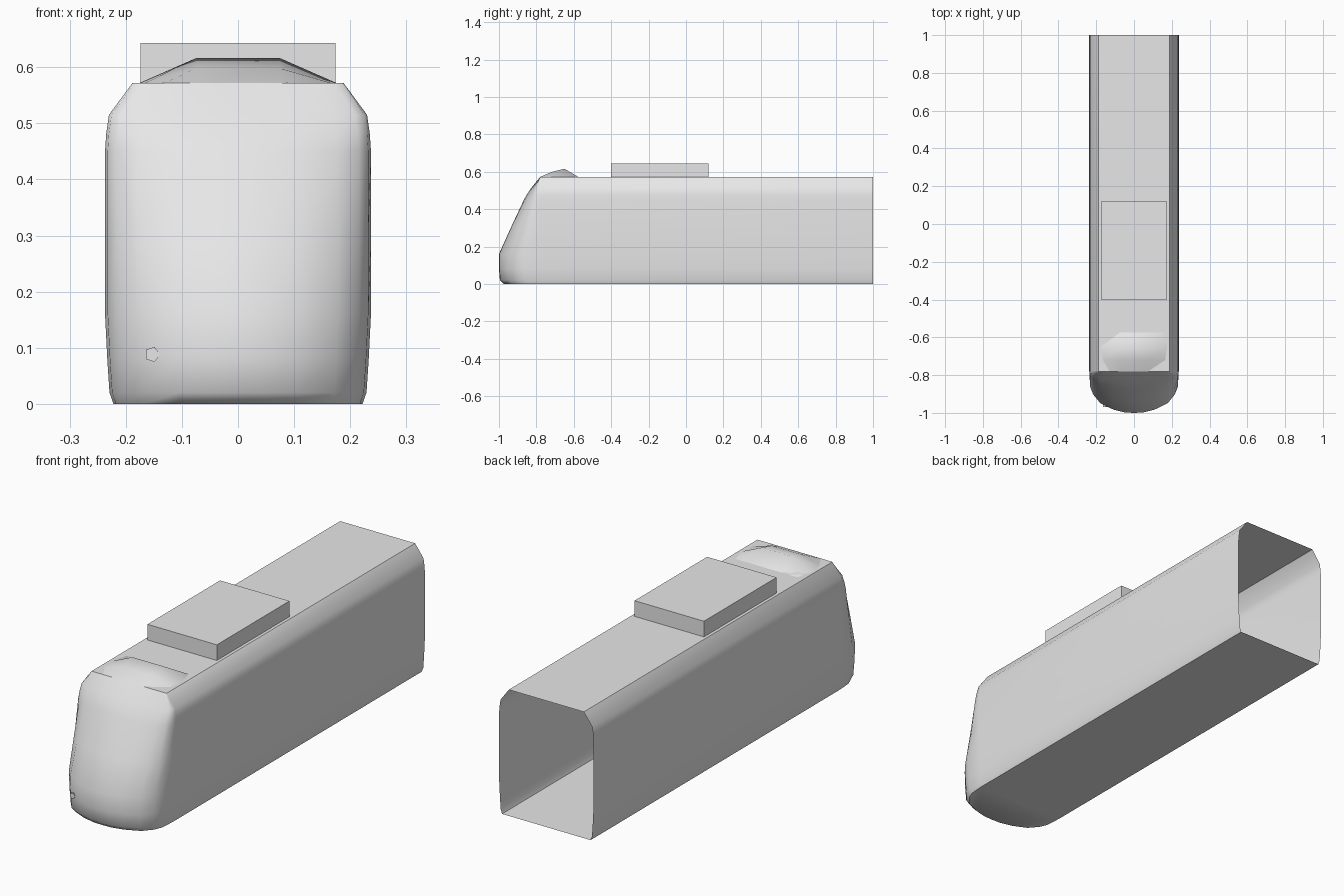
import bpy, bmesh, math
from mathutils import Matrix

cube = bpy.data.objects.get("Cube")
if cube:
    bpy.data.objects.remove(cube, do_unlink=True)

SHOULDER_Y = -0.78
ROOF_Z = 0.572

grey = bpy.data.materials.new("light_grey")
grey.use_nodes = True
grey.diffuse_color = (0.8, 0.8, 0.8, 1)
grey.node_tree.nodes["Principled BSDF"].inputs["Base Color"].default_value = grey.diffuse_color


def add_object(name, bm, smooth_angle=None):
    mesh = bpy.data.meshes.new(name)
    bm.normal_update()
    bm.to_mesh(mesh)
    bm.free()
    mesh.materials.append(grey)
    obj = bpy.data.objects.new(name, mesh)
    bpy.context.collection.objects.link(obj)
    if smooth_angle:
        bpy.ops.object.select_all(action='DESELECT')
        obj.select_set(True)
        bpy.context.view_layer.objects.active = obj
        bpy.ops.object.shade_smooth_by_angle(angle=math.radians(smooth_angle))
    return obj


def bridge(bm, rings):
    for low, high in zip(rings, rings[1:]):
        for j in range(len(low) - 1):
            bm.faces.new((low[j], low[j + 1], high[j + 1], high[j]))


# Carriage shell: stacked outlines (height, half width, nose depth), open at the rear
levels = [(0, 0.222, 0.195), (0.02, 0.229, 0.215), (0.08, 0.233, 0.22),
          (0.16, 0.237, 0.22), (0.3, 0.237, 0.157), (0.45, 0.237, 0.087),
          (0.48, 0.235, 0.07), (0.515, 0.23, 0.046), (ROOF_Z, 0.188, 0)]
# Nose plan from side to centre: fraction of half width, fraction of depth
nose = [(1, 0), (0.98, 0.37), (0.91, 0.56), (0.75, 0.77), (0.46, 0.92), (0.2, 0.99)]
plan = [(-u, f) for u, f in nose] + [(0, 1)] + [(u, f) for u, f in reversed(nose)]

bm = bmesh.new()
rings = []
for z, w, depth in levels:
    points = [(-w, 1)] + [(u * w, SHOULDER_Y - f * depth) for u, f in plan] + [(w, 1)]
    rings.append([bm.verts.new((x, y, z)) for x, y in points])
bridge(bm, rings)
bm.faces.new(rings[-1])
bm.faces.new(list(reversed(rings[0])))
add_object("carriage_shell", bm, 48)

# Roof fairing: low hump behind the nose (y, base half width, top half width, top height)
sections = [(-0.78, 0.13, 0.075, ROOF_Z), (-0.72, 0.165, 0.075, 0.598),
            (-0.65, 0.175, 0.075, 0.616), (-0.575, 0.155, 0.075, ROOF_Z)]
bm = bmesh.new()
rings = []
for y, base, top, z in sections:
    rings.append([bm.verts.new(p) for p in ((-base, y, ROOF_Z), (-top, y, z),
                                            (top, y, z), (base, y, ROOF_Z))])
bridge(bm, rings)
bmesh.ops.recalc_face_normals(bm, faces=bm.faces)
if sum(f.normal.z for f in bm.faces) < 0:
    bmesh.ops.reverse_faces(bm, faces=bm.faces)
add_object("roof_fairing", bm, 35)

# Roof equipment box
bm = bmesh.new()
bmesh.ops.create_cube(bm, size=1, matrix=Matrix.Translation((0, -0.14, 0.6075))
                      @ Matrix.Diagonal((0.348, 0.52, 0.071, 1)))
add_object("roof_box", bm)

# Small five-sided fitting, almost flush with the nose
bm = bmesh.new()
bmesh.ops.create_cone(bm, cap_ends=True, segments=5, radius1=0.014, radius2=0.014, depth=0.03,
                      matrix=Matrix.Translation((-0.153, -0.953, 0.088))
                      @ Matrix.Rotation(math.pi / 2, 4, 'X') @ Matrix.Rotation(-math.pi / 2, 4, 'Z'))
add_object("nose_fitting", bm)
